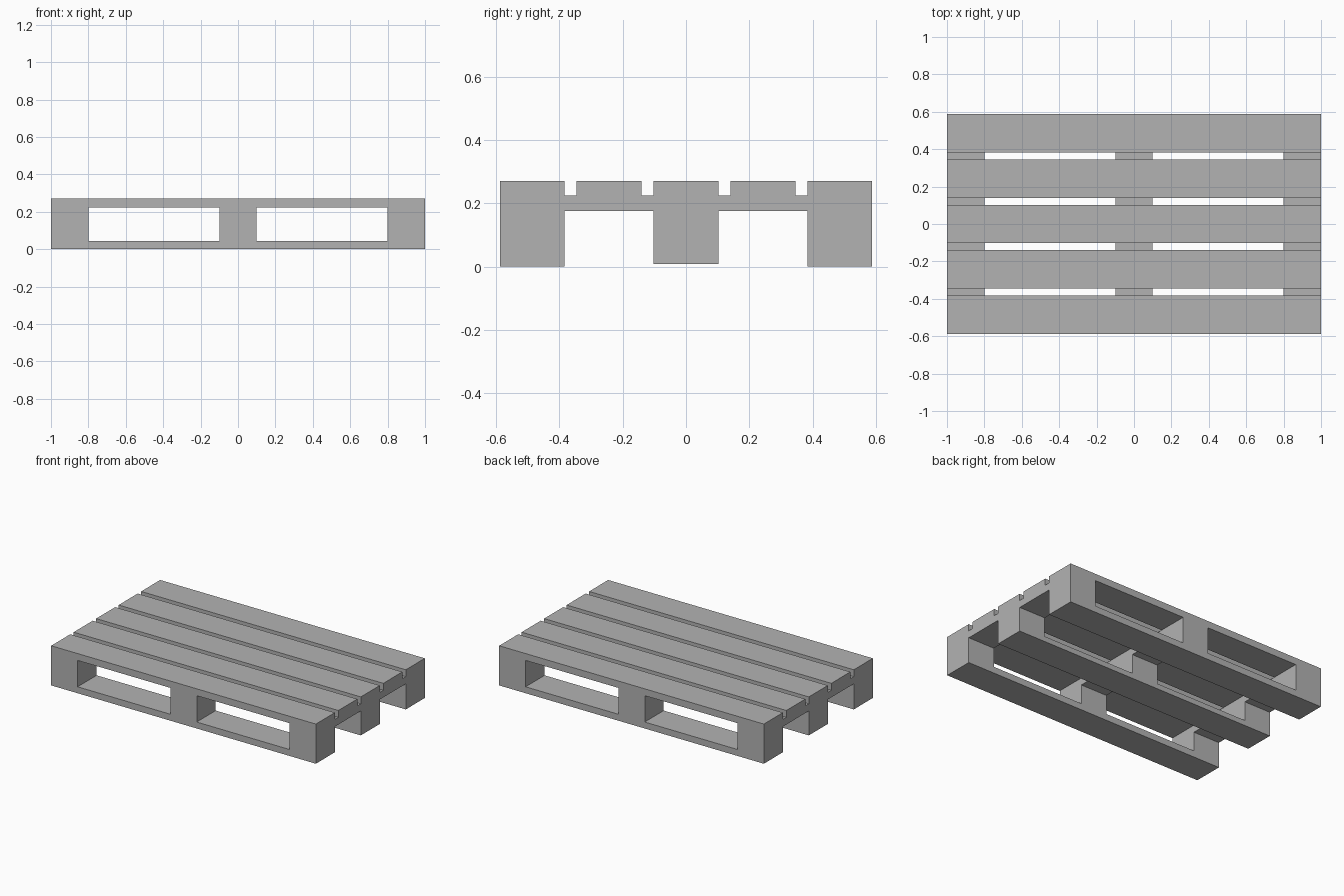
import bpy
import bmesh
from mathutils import Matrix, Vector

cube = bpy.data.objects.get("Cube")
if cube:
    bpy.data.objects.remove(cube, do_unlink=True)

# Single flat grey for all the timber
GREY = (0.45, 0.45, 0.45, 1.0)
timber = bpy.data.materials.new("timber grey")
timber.use_nodes = True
timber.diffuse_color = GREY
timber.node_tree.nodes["Principled BSDF"].inputs["Base Color"].default_value = GREY


def plank(name, x, y, width, depth, z0, z1):
    """Box centred on (x, y), running from z0 to z1."""
    bm = bmesh.new()
    place = Matrix.Translation((x, y, (z0 + z1) / 2))
    scale = Matrix.Diagonal(Vector((width, depth, z1 - z0, 1)))
    bmesh.ops.create_cube(bm, size=1, matrix=place @ scale)
    mesh = bpy.data.meshes.new(name)
    bm.to_mesh(mesh)
    bm.free()
    mesh.materials.append(timber)
    obj = bpy.data.objects.new(name, mesh)
    bpy.context.collection.objects.link(obj)


LENGTH, DEPTH, BOARD = 2.0, 1.176, 0.205
PITCH = (DEPTH - BOARD) / 4
SKID_TOP, BLOCK_TOP, BEARER_TOP, DECK_TOP = 0.044, 0.175, 0.224, 0.271
COLUMNS = {"right": -0.9, "middle": 0, "left": 0.9}
ROWS = {"front": -2 * PITCH, "centre": 0, "back": 2 * PITCH}

# Five deck boards
for i in range(5):
    plank(f"deck_board_{i + 1}", 0, (i - 2) * PITCH, LENGTH, BOARD, BEARER_TOP, DECK_TOP)

# Cross bearers under the deck
for side, x in COLUMNS.items():
    plank(f"{side}_bearer", x, 0, 0.2, DEPTH, BLOCK_TOP, BEARER_TOP)

# Bottom skids, the centre one slightly raised, with spacer blocks on top
for row, y in ROWS.items():
    bottom = 0.008 if row == "centre" else 0
    plank(f"{row}_skid", 0, y, LENGTH, BOARD, bottom, SKID_TOP)
    for side, x in COLUMNS.items():
        plank(f"{row}_{side}_block", x, y, 0.2, BOARD, SKID_TOP, BLOCK_TOP)
